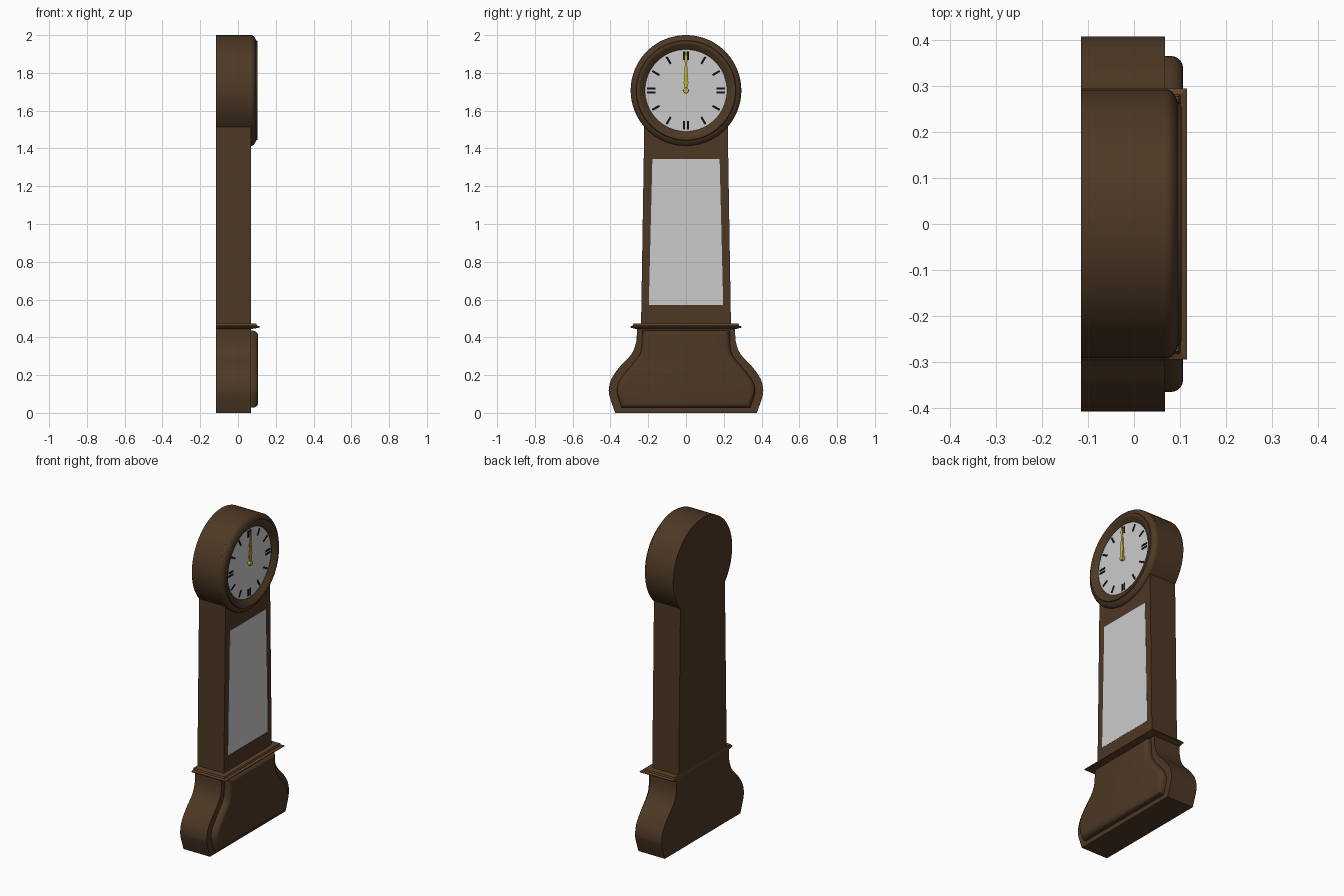
import bpy, bmesh, math
from mathutils import Vector, Matrix

if "Cube" in bpy.data.objects:
    bpy.data.objects.remove(bpy.data.objects["Cube"])

BACK, FRONT = -0.116, 0.068      # depth of the case along x (the dial faces +x)
CZ, R = 1.707, 0.293             # dial centre height and head radius


def material(name, rgb):
    m = bpy.data.materials.new(name)
    m.diffuse_color = (*rgb, 1)
    m.use_nodes = True
    m.node_tree.nodes["Principled BSDF"].inputs["Base Color"].default_value = m.diffuse_color
    return m


wood = material("dark_wood", (0.075, 0.04, 0.018))
trim = material("trim_wood", (0.11, 0.055, 0.022))
white = material("dial_white", (1, 1, 1))
black = material("mark_black", (0.005, 0.005, 0.005))
brass = material("brass", (0.6, 0.45, 0.04))


def finish(name, bm, mat=None, angle=35):
    bmesh.ops.recalc_face_normals(bm, faces=bm.faces)
    me = bpy.data.meshes.new(name)
    bm.to_mesh(me)
    bm.free()
    ob = bpy.data.objects.new(name, me)
    bpy.context.collection.objects.link(ob)
    if mat:
        me.materials.append(mat)
    bpy.ops.object.select_all(action='DESELECT')
    ob.select_set(True)
    bpy.context.view_layer.objects.active = ob
    bpy.ops.object.shade_smooth_by_angle(angle=math.radians(angle))
    return ob


def spline(pts, n=5):
    """Catmull-Rom curve through the points."""
    p = [Vector(q) for q in pts]
    p = [2 * p[0] - p[1]] + p + [2 * p[-1] - p[-2]]
    out = []
    for a, b, c, d in zip(p, p[1:], p[2:], p[3:]):
        for i in range(n):
            t = i / n
            out.append(0.5 * (2 * b + (c - a) * t + (2 * a - 5 * b + 4 * c - d) * t * t
                              + (3 * b - a - 3 * c + d) * t ** 3))
    return out + [p[-2]]


def mirrored(half):
    """Close a right-hand outline with its mirror image."""
    return [tuple(q) for q in half] + [(-q[0], q[1]) for q in reversed(half) if abs(q[0]) > 1e-5]


def prism(name, outline, x0, x1, mat, bevel=0):
    bm = bmesh.new()
    back = [bm.verts.new((x0, y, z)) for y, z in outline]
    front = [bm.verts.new((x1, y, z)) for y, z in outline]
    bm.faces.new(back)
    cap = bm.faces.new(front)
    n = len(outline)
    for i in range(n):
        j = (i + 1) % n
        bm.faces.new((back[i], back[j], front[j], front[i]))
    bmesh.ops.recalc_face_normals(bm, faces=bm.faces)
    if bevel:
        bmesh.ops.bevel(bm, geom=list(cap.edges), offset=bevel, segments=5,
                        profile=0.5, affect='EDGES', clamp_overlap=False)
    return finish(name, bm, mat)


def lathe(name, profile, mat, n=72):
    """Revolve a closed (radius, x) profile about the dial axis."""
    bm = bmesh.new()
    rings = [[bm.verts.new((x, r * math.sin(2 * math.pi * i / n), CZ + r * math.cos(2 * math.pi * i / n)))
              for r, x in profile] for i in range(n)]
    m = len(profile)
    for i in range(n):
        a, b = rings[i], rings[(i + 1) % n]
        for k in range(m):
            l = (k + 1) % m
            bm.faces.new((a[k], a[l], b[l], b[k]))
    return finish(name, bm, mat, 40)


def circle(r, n=72):
    return [(r * math.sin(2 * math.pi * i / n), CZ + r * math.cos(2 * math.pi * i / n)) for i in range(n)]


# Flared base and its raised front panel
base = [(0.375, 0)] + spline([(0.402, 0.075), (0.409, 0.12), (0.395, 0.18), (0.35, 0.245),
                              (0.29, 0.31), (0.264, 0.375), (0.26, 0.452)])
prism("base", mirrored(base), BACK, FRONT, wood)
panel = [(0.34, 0.028)] + spline([(0.36, 0.085), (0.366, 0.12), (0.352, 0.17), (0.305, 0.232),
                                  (0.25, 0.3), (0.235, 0.35), (0.231, 0.435)])
prism("base_panel", mirrored(panel), FRONT - 0.005, 0.107, wood, 0.027)

# Waist moulding: (z, half width, front x)
bm = bmesh.new()
rings = [[bm.verts.new(v) for v in ((BACK, -h, z), (x, -h, z), (x, h, z), (BACK, h, z))]
         for z, h, x in ((0.445, 0.268, 0.078), (0.452, 0.295, 0.116), (0.457, 0.295, 0.116),
                         (0.462, 0.282, 0.101), (0.472, 0.278, 0.097))]
for a, b in zip(rings, rings[1:]):
    for i in range(4):
        bm.faces.new((a[i], a[(i + 1) % 4], b[(i + 1) % 4], b[i]))
bm.faces.new(rings[0])
bm.faces.new(rings[-1])
finish("waist_moulding", bm, trim, 20)

# Tapered trunk and round head as one outline
start = math.asin(0.221 / R)
arc = [(R * math.sin(a), CZ - R * math.cos(a))
       for a in (start + (math.pi - start) * i / 32 for i in range(33))]
prism("trunk_and_head", mirrored([(0.238, 0.468)] + arc), BACK, FRONT, wood)

# Trunk window
prism("trunk_window", mirrored([(0.197, 0.57), (0.178, 1.345)]), FRONT - 0.004, FRONT + 0.001, None)

# Dial and bezel
prism("dial", circle(0.225), FRONT - 0.004, 0.078, white)
lathe("bezel", [(0.215, FRONT - 0.003), (R, FRONT - 0.003), (R, 0.074), (0.288, 0.083), (0.275, 0.092),
                (0.265, 0.096), (0.262, 0.102), (0.25, 0.104), (0.243, 0.1), (0.217, 0.08)], wood)

# Plain hour marks, paired bars on the quarters
bm = bmesh.new()
for h in range(12):
    turn = Matrix.Translation((0.079, 0, CZ)) @ Matrix.Rotation(-h * math.pi / 6, 4, 'X')
    for off in ((-0.01, 0.01) if h % 3 == 0 else (0,)):
        bmesh.ops.create_cube(bm, size=1, matrix=turn @ Matrix.Translation((0, off, 0.184))
                              @ Matrix.Diagonal((0.003, 0.011, 0.044, 1)))
finish("hour_marks", bm, black)

# Hands, both pointing straight up, and the hub
for name, length, w, x in (("hour_hand", 0.14, 0.013, 0.083), ("minute_hand", 0.207, 0.012, 0.088)):
    half = [(0.007, -0.012), (0.008, 0.02), (w, 0.3 * length), (0.007, 0.55 * length),
            (0.006, 0.7 * length), (0.009, 0.82 * length), (0.003, length)]
    prism(name, mirrored([(y, CZ + z) for y, z in half]), x, x + 0.003, brass)
prism("hand_hub", circle(0.015, 24), 0.077, 0.095, brass, 0.003)
